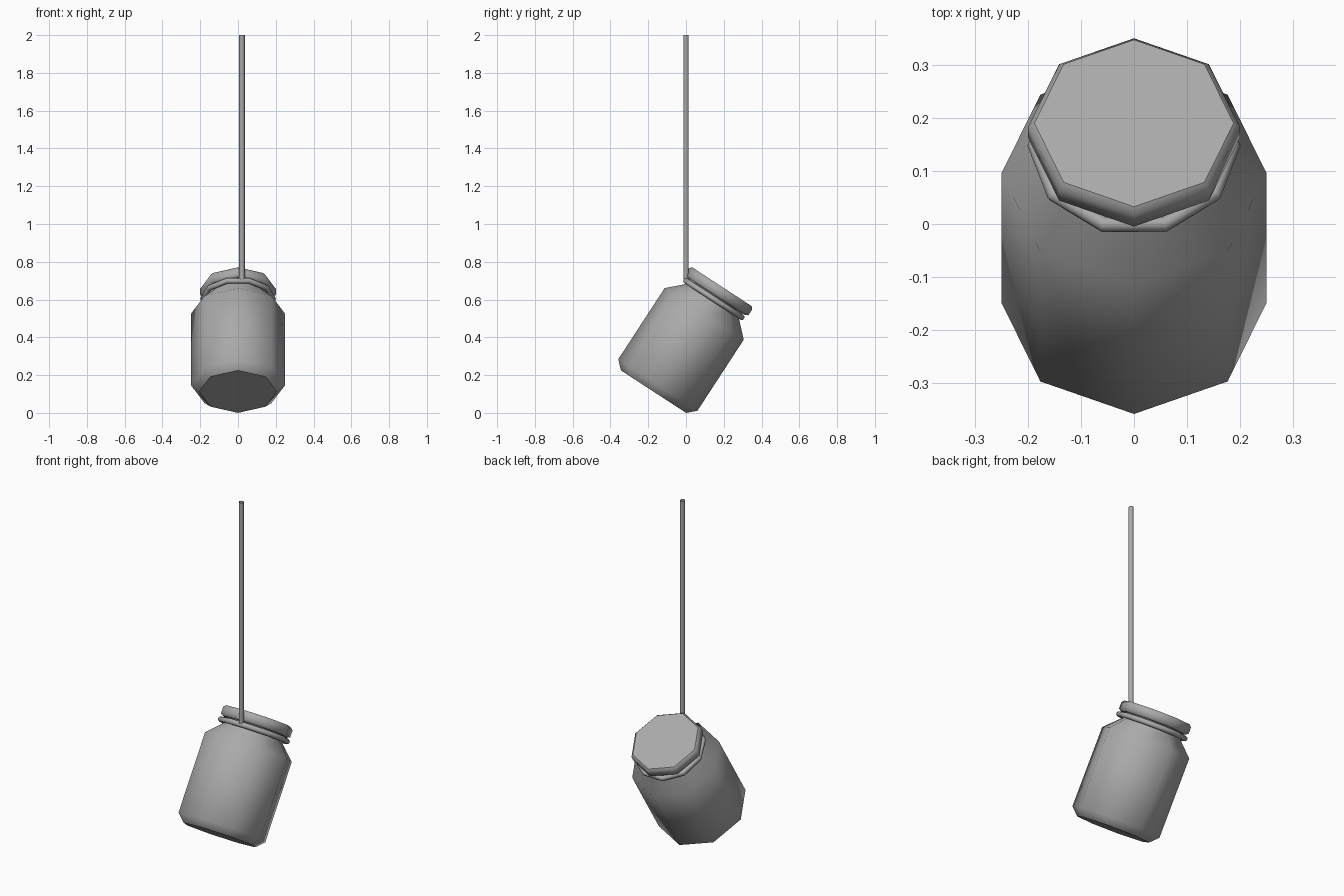
import bpy, bmesh, math

if "Cube" in bpy.data.objects:
    bpy.data.objects.remove(bpy.data.objects["Cube"], do_unlink=True)

grey = bpy.data.materials.new("plain grey")
grey.use_nodes = True
grey.diffuse_color = (0.4, 0.4, 0.4, 1)
grey.node_tree.nodes["Principled BSDF"].inputs["Base Color"].default_value = (0.4, 0.4, 0.4, 1)

TILT = math.radians(-33.1)
BASE = (0, -0.172, 0.1125)


def lathe(name, profile, sides, cap_start=False, cap_end=False):
    """Turn (radius, height) points round z; walls smooth, caps flat."""
    bm = bmesh.new()
    rings = []
    for r, h in profile:
        rings.append([bm.verts.new((r * math.cos(a), r * math.sin(a), h))
                      for a in (math.tau * i / sides for i in range(sides))])
    for low, high in zip(rings, rings[1:]):
        for i in range(sides):
            j = (i + 1) % sides
            bm.faces.new((low[i], low[j], high[j], high[i])).smooth = True
    caps = []
    if cap_start:
        caps.append(bm.faces.new(rings[0][::-1]))
    if cap_end:
        caps.append(bm.faces.new(rings[-1]))
    for cap in caps:
        cap.smooth = False
        for edge in cap.edges:
            edge.smooth = False
    mesh = bpy.data.meshes.new(name)
    bm.to_mesh(mesh)
    bm.free()
    mesh.materials.append(grey)
    obj = bpy.data.objects.new(name, mesh)
    bpy.context.collection.objects.link(obj)
    return obj


def tilt(obj):
    obj.location = BASE
    obj.rotation_euler = (TILT, 0, 0)


# Jar body: chamfered base, straight wall, sloped shoulder and neck
tilt(lathe("jar_body", [(0.206, 0), (0.25, 0.042), (0.25, 0.491),
                        (0.17, 0.569), (0.17, 0.625)], 8, cap_start=True))

# Lid with a small bevel at its top rim
tilt(lathe("lid", [(0.185, 0.604), (0.2, 0.613), (0.2, 0.65), (0.188, 0.663)],
           8, cap_start=True, cap_end=True))

# Rounded ring round the neck: closed circular section
section = [(0.186 + 0.015 * math.cos(a), 0.585 + 0.015 * math.sin(a))
           for a in (math.tau * i / 8 for i in range(9))]
ring = lathe("neck_ring", section, 10)
weld = bmesh.new()
weld.from_mesh(ring.data)
bmesh.ops.remove_doubles(weld, verts=weld.verts, dist=0.0001)
weld.to_mesh(ring.data)
weld.free()
tilt(ring)

# Hanging string, an open vertical tube
string = lathe("string", [(0.015, 0.705), (0.015, 2)], 6)
string.location = (0.021, 0.001, 0)
